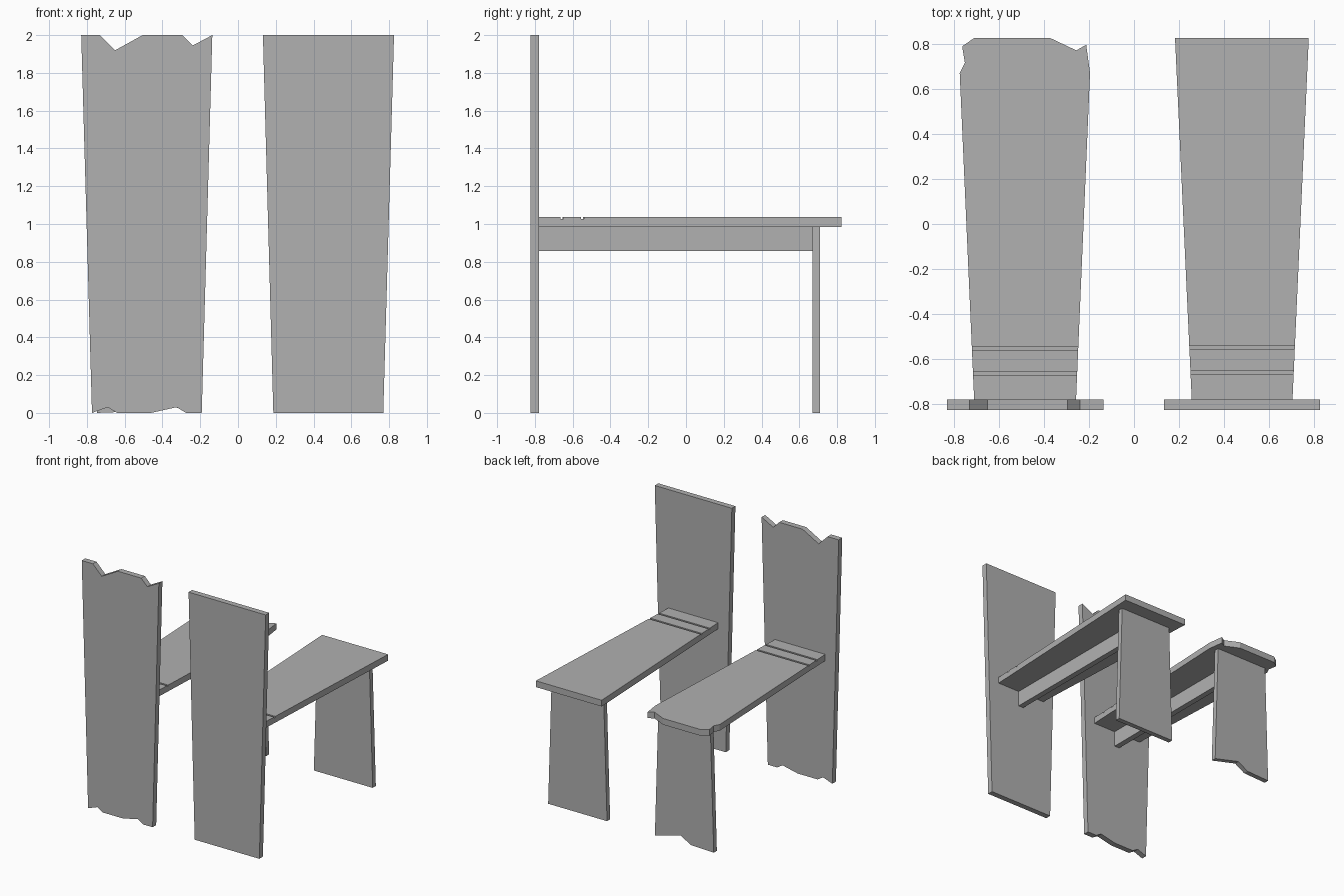
import bpy, bmesh
from mathutils import Vector

if "Cube" in bpy.data.objects:
    bpy.data.objects.remove(bpy.data.objects["Cube"], do_unlink=True)

# Single grey material
grey = bpy.data.materials.new("plain grey")
grey.use_nodes = True
colour = (0.44, 0.44, 0.44, 1)
grey.diffuse_color = colour
grey.node_tree.nodes["Principled BSDF"].inputs["Base Color"].default_value = colour

SEAT_BOTTOM, SEAT_TOP = 0.985, 1.036
BACK_Y, BACK_INNER, SEAT_END = -0.824, -0.778, 0.824
LEG_Y, LEG_END = 0.67, 0.71


def make_object(name, bm):
    bmesh.ops.recalc_face_normals(bm, faces=bm.faces)
    mesh = bpy.data.meshes.new(name)
    bm.to_mesh(mesh)
    bm.free()
    mesh.materials.append(grey)
    obj = bpy.data.objects.new(name, mesh)
    bpy.context.scene.collection.objects.link(obj)
    return obj


def board(name, outline, axis, start, end):
    """Extrude a flat outline along y (x, z points) or z (x, y points)."""
    bm = bmesh.new()
    if axis == "y":
        points, move = [(x, start, z) for x, z in outline], Vector((0, end - start, 0))
    else:
        points, move = [(x, y, start) for x, y in outline], Vector((0, 0, end - start))
    face = bm.faces.new([bm.verts.new(p) for p in points])
    grown = bmesh.ops.extrude_face_region(bm, geom=[face], use_keep_orig=True)
    verts = [v for v in grown["geom"] if isinstance(v, bmesh.types.BMVert)]
    bmesh.ops.translate(bm, verts=verts, vec=move)
    return make_object(name, bm)


def box_outline(centre, half, low, high):
    return [(centre - half, low), (centre + half, low),
            (centre + half, high), (centre - half, high)]


def cut_grooves(seat, centre, shift):
    """Two shallow grooves across the seat near the back."""
    for y in (-0.548, -0.657):
        cutter = board(seat.name + "_groove_cutter",
                       box_outline(centre, 0.5, y + shift - 0.008, y + shift + 0.008),
                       "z", SEAT_TOP - 0.009, SEAT_TOP + 0.05)
        cutter.hide_render = True
        cutter.hide_set(True)
        mod = seat.modifiers.new("groove", "BOOLEAN")
        mod.operation, mod.solver, mod.object = "DIFFERENCE", "EXACT", cutter


def build_chair(label, centre, back, seat, leg, shift):
    board(label + "_back", back, "y", BACK_Y, BACK_INNER)
    top = board(label + "_seat", seat, "z", SEAT_BOTTOM, SEAT_TOP)
    cut_grooves(top, centre, shift)
    board(label + "_leg", leg, "y", LEG_Y, LEG_END)
    # Support rail under the middle of the seat
    board(label + "_rail", box_outline(centre, 0.023, 0.858, SEAT_BOTTOM),
          "y", BACK_INNER, LEG_Y)


# Intact chair: plain tapered boards
build_chair(
    "intact_chair", 0.479,
    back=[(0.187, 0), (0.769, 0), (0.826, 2), (0.132, 2)],
    seat=[(0.256, BACK_INNER), (0.703, BACK_INNER), (0.775, SEAT_END), (0.182, SEAT_END)],
    leg=[(0.214, 0), (0.744, 0), (0.714, SEAT_BOTTOM), (0.244, SEAT_BOTTOM)],
    shift=0)

# Worn chair: chipped edges on the back, seat and leg
build_chair(
    "worn_chair", -0.482,
    back=[(-0.773, 0), (-0.69, 0.03), (-0.64, 0), (-0.46, 0), (-0.325, 0.03),
          (-0.275, 0), (-0.192, 0), (-0.136, 2), (-0.24, 1.945), (-0.295, 2),
          (-0.505, 2), (-0.65, 1.92), (-0.73, 2), (-0.83, 2)],
    seat=[(-0.709, BACK_INNER), (-0.257, BACK_INNER), (-0.195, 0.67), (-0.212, 0.795),
          (-0.256, 0.77), (-0.37, SEAT_END), (-0.71, SEAT_END), (-0.762, 0.788),
          (-0.75, 0.715), (-0.773, 0.67)],
    leg=[(-0.747, 0), (-0.54, 0.008), (-0.45, 0.06), (-0.217, 0),
         (-0.247, SEAT_BOTTOM), (-0.717, SEAT_BOTTOM)],
    shift=-0.005)
